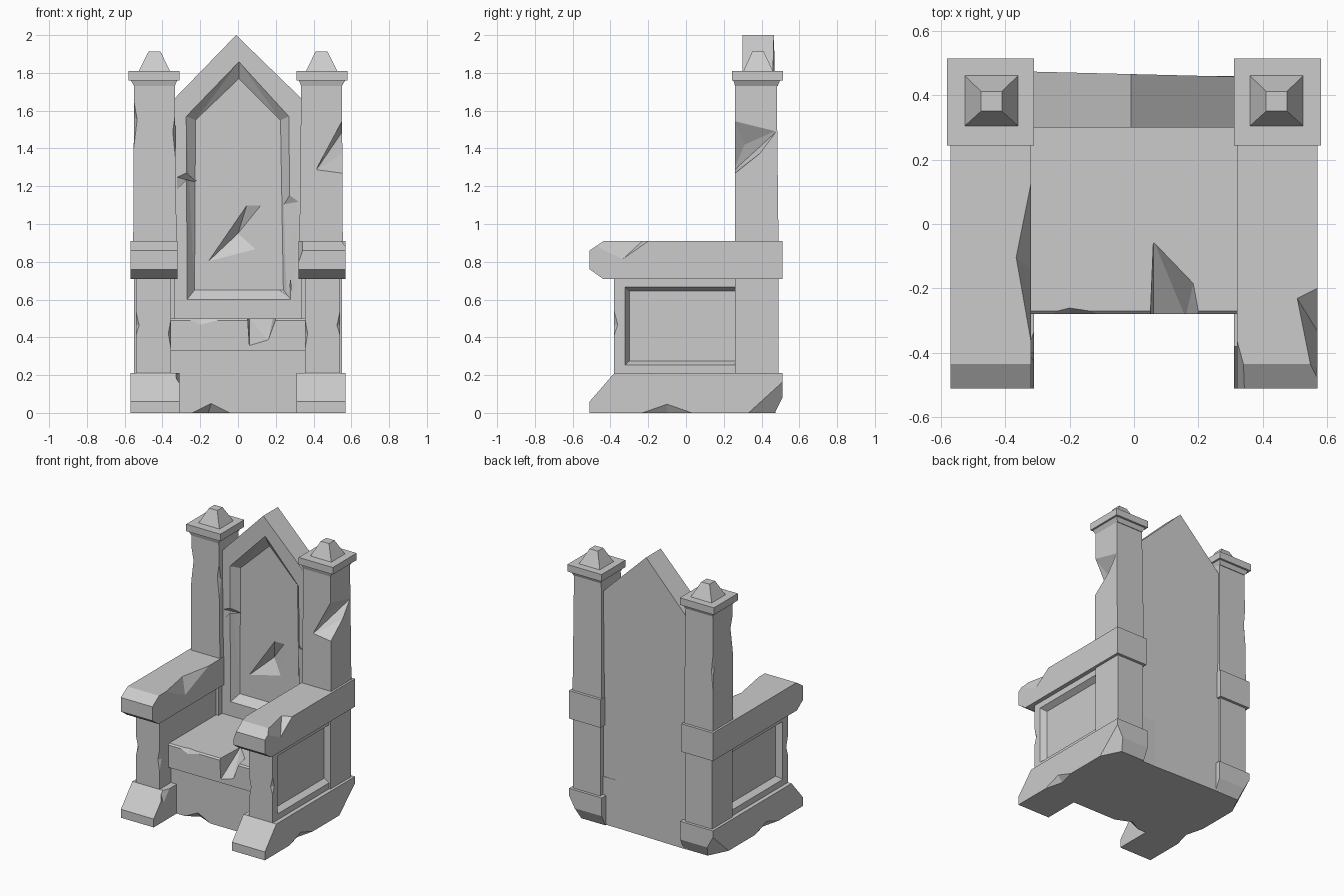
import bpy, bmesh
from mathutils import Vector

if "Cube" in bpy.data.objects:
    bpy.data.objects.remove(bpy.data.objects["Cube"])


def hull(name, pts):
    """Convex solid around a few points."""
    bm = bmesh.new()
    for p in pts:
        bm.verts.new(p)
    out = bmesh.ops.convex_hull(bm, input=bm.verts)
    junk = list({g for g in out["geom_interior"] + out["geom_unused"] if isinstance(g, bmesh.types.BMVert)})
    if junk:
        bmesh.ops.delete(bm, geom=junk, context='VERTS')
    bmesh.ops.dissolve_limit(bm, angle_limit=0.01, verts=bm.verts, edges=bm.edges)
    bmesh.ops.recalc_face_normals(bm, faces=bm.faces)
    me = bpy.data.meshes.new(name)
    bm.to_mesh(me)
    bm.free()
    ob = bpy.data.objects.new(name, me)
    bpy.context.collection.objects.link(ob)
    return ob


def frustum(name, a, za, b, zb):
    """Solid between two rectangles (x0, x1, y0, y1) at heights za and zb."""
    return hull(name, [(x, y, z) for r, z in ((a, za), (b, zb)) for x in r[:2] for y in r[2:]])


def box(name, x0, x1, y0, y1, z0, z1):
    return frustum(name, (x0, x1, y0, y1), z0, (x0, x1, y0, y1), z1)


def side_prism(name, profile, x0, x1):
    return hull(name, [(x, y, z) for x in (x0, x1) for y, z in profile])


def carve(ob, pts):
    """Subtract a convex chip from a part."""
    cutter = hull("chip", pts)
    m = ob.modifiers.new("chip", 'BOOLEAN')
    m.operation, m.solver, m.object = 'DIFFERENCE', 'EXACT', cutter
    dg = bpy.context.evaluated_depsgraph_get()
    me = bpy.data.meshes.new_from_object(ob.evaluated_get(dg))
    ob.modifiers.clear()
    ob.data = me
    bpy.data.objects.remove(cutter)


parts = {}
for s, side in ((-1, "left"), (1, "right")):
    def X(a, b):
        return (s * a, s * b)

    # Plinth foot with sloped toe and worn heel
    foot = side_prism(side + "_foot", [(-.51, 0), (-.51, .06), (-.38, .21), (.51, .21), (.51, .08), (.47, 0)], *X(.31, .57))
    carve(foot, [(s * .58, .30, -.01), (s * .58, .52, -.01), (s * .58, .52, .19), (s * .47, .52, -.01)])
    carve(foot, [(s * .58, -.30, -.01), (s * .58, .10, -.01), (s * .58, -.1, .06), (s * .53, -.1, -.01)])

    # Side wall with sunken outer panel
    wall = box(side + "_arm_wall", *X(.355, .54), -.38, .30, .18, .73)
    carve(wall, [(s * x, y, z) for x, d in ((.545, 0), (.50, .025))
                 for y in (-.325 + d, .26) for z in (.25 + d, .67 - d)])
    carve(wall, [(s * .55, -.39, .35), (s * .55, -.39, .62), (s * .515, -.39, .46), (s * .55, -.35, .47)])
    carve(wall, [(s * .345, -.39, .58), (s * .345, -.39, .25), (s * .375, -.39, .42), (s * .345, -.34, .42)])

    # Rear post below and above the armrest
    box(side + "_lower_post", *X(.335, .55), .26, .49, .18, .73)
    post = frustum(side + "_post", (*X(.325, .555), .26, .49), .88, (*X(.335, .55), .26, .48), 1.77)

    # Armrest with chamfered nose
    arm = side_prism(side + "_armrest", [(-.51, .76), (-.51, .86), (-.435, .91), (.51, .91), (.51, .71), (-.44, .71)],
                     *X(.32, .57))

    # Capital and blunt pyramid finial
    frustum(side + "_capital_neck", (*X(.335, .55), .26, .485), 1.73, (*X(.32, .57), .25, .50), 1.765)
    box(side + "_capital", *X(.31, .58), .243, .513, 1.76, 1.81)
    frustum(side + "_finial", (*X(.355, .53), .30, .465), 1.80, (*X(.41, .475), .35, .412), 1.912)
    parts[side] = (foot, wall, post, arm)

# Weathering chips on posts and arms
carve(parts["right"][2], [(.41, .25, 1.28), (.56, .25, 1.56), (.56, .25, 1.26),
                          (.56, .49, 1.50), (.56, .40, 1.38), (.48, .31, 1.42)])
carve(parts["left"][2], [(-.32, .25, 1.72), (-.32, .25, 1.18), (-.352, .25, 1.5), (-.32, .30, 1.45)])
carve(parts["left"][2], [(-.56, .25, 1.72), (-.56, .25, 1.3), (-.53, .25, 1.55), (-.56, .33, 1.58)])
carve(parts["left"][2], [(-.56, .50, 1.65), (-.56, .50, 1.0), (-.53, .50, 1.3), (-.56, .46, 1.4)])
carve(parts["left"][3], [(-.31, .2, .92), (-.31, -.44, .92), (-.37, -.1, .92), (-.31, -.15, .78)])
carve(parts["right"][3], [(.58, -.18, .92), (.58, -.52, .92), (.50, -.22, .92), (.56, -.52, .92), (.58, -.35, .80)])
carve(parts["right"][3], [(.31, -.52, .93), (.31, -.3, .93), (.37, -.52, .93), (.31, -.52, .76)])
carve(parts["left"][0], [(-.30, -.52, .22), (-.30, -.3, .22), (-.34, -.4, .22), (-.30, -.4, .10)])

# Gabled backrest with bevelled pointed recess
outline = [(-.34, 0), (.34, 0), (.34, 1.66), (-.01, 2), (-.34, 1.66)]
back = hull("backrest", [(x, .30, z) for x, z in outline] + [(x, .465 - .025 * x, z) for x, z in outline])
rim = [(-.27, .60), (.28, .60), (.27, 1.57), (.005, 1.86), (-.275, 1.57)]
floor = [(-.23, .65), (.24, .65), (.225, 1.55), (.005, 1.77), (-.225, 1.55)]
carve(back, [(x, .299, z) for x, z in rim] + [(x, .35, z) for x, z in floor])
# Rim breaks and central gouge
carve(back, [(-.33, .295, 1.25), (-.22, .295, 1.30), (-.22, .36, 1.22), (-.33, .295, 1.18), (-.26, .34, 1.23)])
carve(back, [(.33, .295, 1.12), (.22, .295, 1.20), (.22, .35, 1.1), (.22, .349, .64), (.31, .295, .66), (.30, .295, .60)])
carve(back, [(-.17, .345, .79), (.05, .345, 1.11), (.13, .345, 1.11), (.10, .345, .86), (0, .41, .95)])

# Seat slab with a broken front edge
seat = side_prism("seat", [(-.28, .33), (-.28, .49), (-.27, .50), (.32, .50), (.32, .33)], -.36, .36)
carve(seat, [(.06, -.05, .505), (.05, -.29, .505), (.205, -.29, .505), (.185, -.18, .505),
             (.16, -.29, .38), (.06, -.29, .35), (.09, -.20, .42)])
carve(seat, [(-.34, -.29, .51), (.04, -.29, .51), (-.2, -.255, .51), (-.2, -.29, .45)])

# Block below the seat, with chipped lower edge
base = box("seat_base", -.36, .36, -.25, .46, 0, .34)
carve(base, [(-.28, -.26, -.01), (.0, -.26, -.01), (-.14, -.26, .06), (-.16, -.19, -.01)])
